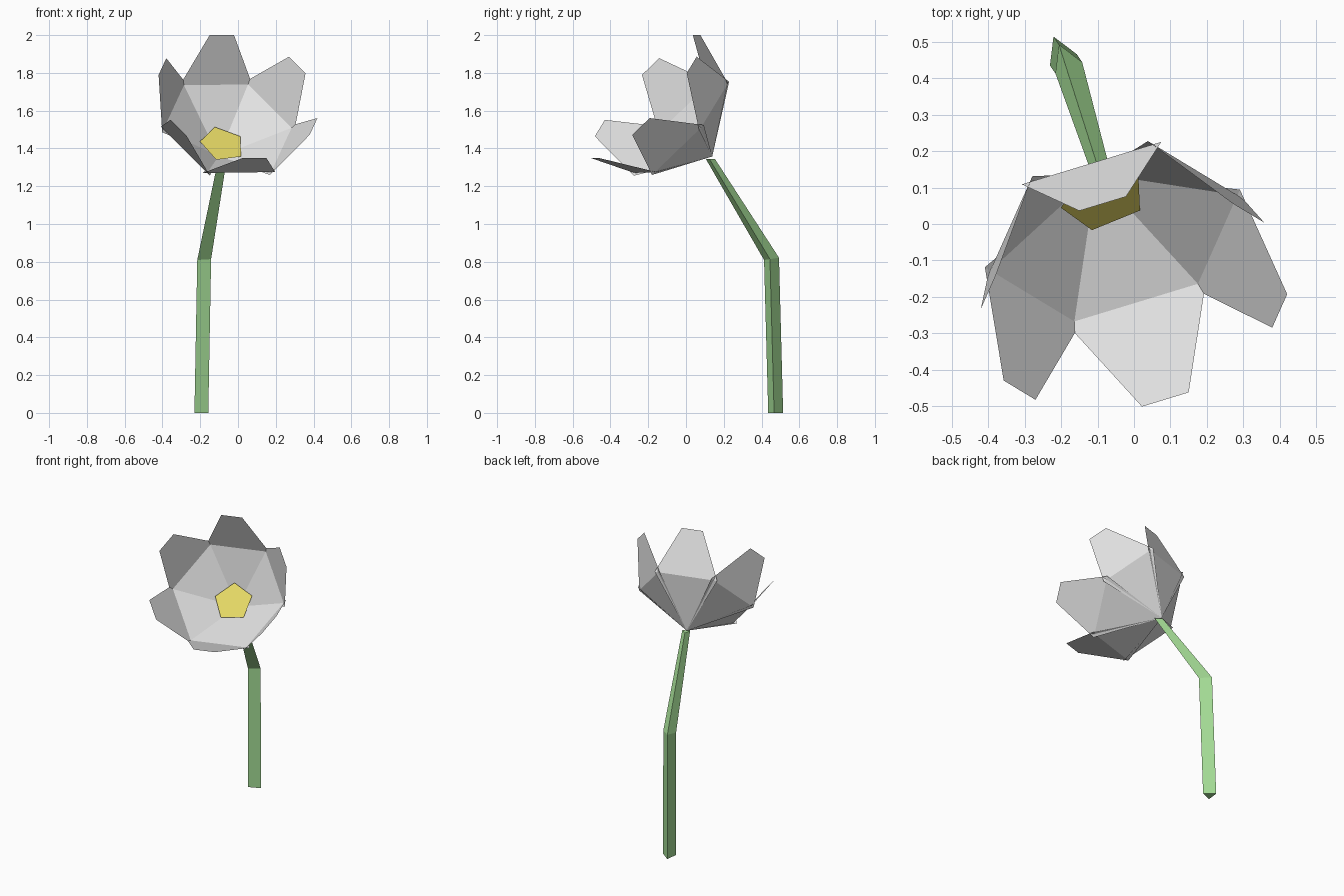
import bpy, bmesh, math
from mathutils import Vector

if "Cube" in bpy.data.objects:
    bpy.data.objects.remove(bpy.data.objects["Cube"])


def material(name, rgb):
    m = bpy.data.materials.new(name)
    m.diffuse_color = (*rgb, 1)
    m.use_nodes = True
    m.node_tree.nodes["Principled BSDF"].inputs["Base Color"].default_value = m.diffuse_color
    return m


WHITE = material("petal_white", (0.78, 0.78, 0.78))
YELLOW = material("centre_yellow", (0.79, 0.69, 0.13))
GREEN = material("stem_green", (0.37, 0.71, 0.30))


def make(name, verts, faces, mat, fix_normals=True):
    mesh = bpy.data.meshes.new(name)
    mesh.from_pydata(verts, [], faces)
    if fix_normals:
        bm = bmesh.new()
        bm.from_mesh(mesh)
        bmesh.ops.recalc_face_normals(bm, faces=bm.faces)
        bm.to_mesh(mesh)
        bm.free()
    mesh.materials.append(mat)
    ob = bpy.data.objects.new(name, mesh)
    bpy.context.collection.objects.link(ob)
    return ob


# Tilted bloom frame: axis, direction of the top petal, and sideways direction
RIM = Vector((0.0, -0.213, 1.675))
AXIS = Vector((0.213, -0.726, 0.655)).normalized()
UP = Vector((-0.2, 0.626, 0.754))
UP = (UP - AXIS * UP.dot(AXIS)).normalized()
SIDE = AXIS.cross(UP)


def bloom(angle, radius, across, height):
    out = UP * math.cos(angle) + SIDE * math.sin(angle)
    return RIM + AXIS * height + out * radius + AXIS.cross(out) * across


# Six petals, each a triangle folded into a blunt tip
BASE = -0.485
for i in range(6):
    a = i * math.pi / 3
    verts = [bloom(a, 0, 0, BASE),
             bloom(a, 0.307, -0.2, -0.26), bloom(a, 0.307, 0.2, -0.26),
             bloom(a, 0.431, 0.067, 0), bloom(a, 0.431, -0.067, 0)]
    make(f"petal_{i + 1}", verts, [(0, 1, 2), (1, 4, 3, 2)], WHITE, False)

# Five-sided centre, pointed down into the cup
verts = [bloom(math.radians(8 + 72 * k), 0.122, 0, -0.386) for k in range(5)]
verts.append(bloom(0, 0, 0, BASE + 0.01))
make("flower_centre", verts,
     [(0, 1, 2, 3, 4)] + [(k, 5, (k + 1) % 5) for k in range(5)], YELLOW)

# Bent three-sided stem that narrows toward the bloom
path = [((-0.203, 0.472, 0), 0.046), ((-0.188, 0.450, 0.815), 0.046),
        ((-0.087, 0.127, 1.345), 0.028)]
verts, faces = [], [(0, 1, 2), (6, 7, 8)]
for ring, (p, r) in enumerate(path):
    for k in range(3):
        a = math.radians(-7 + 120 * k)
        tilt = 0.007 * math.sin(a) if ring == 1 else 0
        verts.append((p[0] + r * math.cos(a), p[1] + r * math.sin(a), p[2] + tilt))
for ring in range(2):
    for k in range(3):
        n = (k + 1) % 3
        faces.append((ring * 3 + k, ring * 3 + n, ring * 3 + 3 + n, ring * 3 + 3 + k))
make("stem", verts, faces, GREEN)
